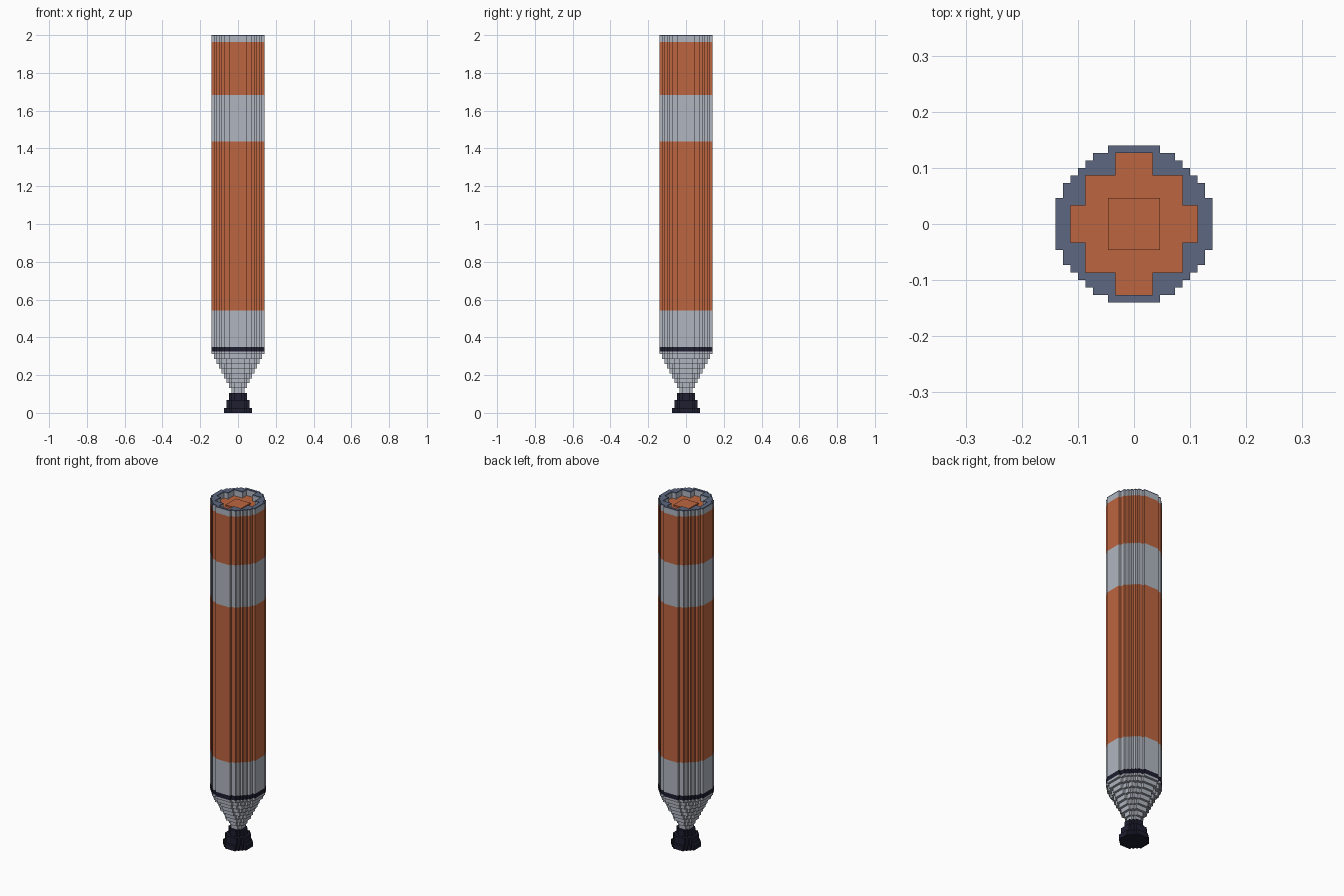
import bpy, bmesh

cube = bpy.data.objects.get("Cube")
if cube:
    bpy.data.objects.remove(cube, do_unlink=True)

UNIT = 0.28 / 21  # side of one grid cell


def material(name, srgb):
    rgb = [(c / 255 / 12.92) if c < 10 else ((c / 255 + 0.055) / 1.055) ** 2.4 for c in srgb]
    m = bpy.data.materials.new(name)
    m.use_nodes = True
    m.diffuse_color = (*rgb, 1)
    bsdf = m.node_tree.nodes["Principled BSDF"]
    bsdf.inputs["Base Color"].default_value = (*rgb, 1)
    bsdf.inputs["Roughness"].default_value = 0.8
    return m


ORANGE = material("orange", (190, 101, 64))
GREY = material("light grey", (176, 182, 192))
SLATE = material("slate blue", (92, 103, 128))
NAVY = material("dark navy", (30, 30, 48))


def stepped_outline(steps):
    """Closed stair-stepped loop from (half width, half depth) pairs."""
    quarter = []
    for i, (x, y) in enumerate(steps):
        quarter.append((x, y))
        if i + 1 < len(steps):
            quarter.append((x, steps[i + 1][1]))
    back = quarter[::-1]
    loop = (quarter + [(x, -y) for x, y in back]
            + [(-x, -y) for x, y in quarter] + [(-x, y) for x, y in back])
    return [(x * UNIT, y * UNIT) for x, y in loop]


def disc(k):
    """Stair-stepped circle reaching k cells out from the centre cell."""
    steps = []
    for j in range(k, -1, -1):
        i = max(n for n in range(k + 1) if n * n + j * j <= (k + 0.5) ** 2)
        if not steps or i + 0.5 > steps[-1][0]:
            steps.append((i + 0.5, j + 0.5))
    return stepped_outline(steps)


def prism(name, loops, z0, z1, mat):
    """Extrude an outline, with an optional hole loop, from z0 to z1."""
    bm = bmesh.new()
    edges = []
    for loop in loops:
        vs = [bm.verts.new((x, y, z0)) for x, y in loop]
        if len(loops) == 1:
            bm.faces.new(vs)
        else:
            edges += [bm.edges.new((vs[i - 1], vs[i])) for i in range(len(vs))]
    if edges:
        bmesh.ops.triangle_fill(bm, edges=edges, use_beauty=True)
    ext = bmesh.ops.extrude_face_region(bm, geom=bm.faces[:], use_keep_orig=True)
    top = [v for v in ext["geom"] if isinstance(v, bmesh.types.BMVert)]
    bmesh.ops.translate(bm, verts=top, vec=(0, 0, z1 - z0))
    bmesh.ops.recalc_face_normals(bm, faces=bm.faces[:])
    me = bpy.data.meshes.new(name)
    bm.to_mesh(me)
    bm.free()
    me.materials.append(mat)
    ob = bpy.data.objects.new(name, me)
    bpy.context.collection.objects.link(ob)
    return ob


# Body bands, bottom to top
hull = disc(10)
for name, z0, z1, mat in [
    ("collar_base", 0.311, 0.324, GREY),
    ("collar_ring", 0.324, 0.35, NAVY),
    ("lower_grey_band", 0.35, 0.541, GREY),
    ("main_orange_band", 0.541, 1.438, ORANGE),
    ("upper_grey_band", 1.438, 1.682, GREY),
    ("top_orange_band", 1.682, 1.963, ORANGE),
]:
    prism(name, [hull], z0, z1, mat)

# Open rim around the recessed orange top
recess = stepped_outline([(2.5, 9.5), (6.5, 6.5), (8.5, 2.5)])
prism("top_rim", [hull, recess], 1.963, 1.994, GREY)
prism("rim_cap", [hull, recess], 1.994, 2.0, SLATE)
prism("recess_pad", [stepped_outline([(3.5, 3.5)])], 1.963, 1.972, ORANGE)

# Stepped taper narrowing downwards
step = (0.311 - 0.106) / 8
for n in range(8):
    z1 = 0.311 - n * step
    prism(f"taper_step_{n + 1}", [disc(9 - n)], z1 - step, z1, GREY)

# Flared nozzle
for n, (k, z0, z1) in enumerate([(3, 0.069, 0.106), (4, 0.027, 0.069), (5, 0.0, 0.027)]):
    prism(f"nozzle_step_{n + 1}", [disc(k)], z0, z1, NAVY)
